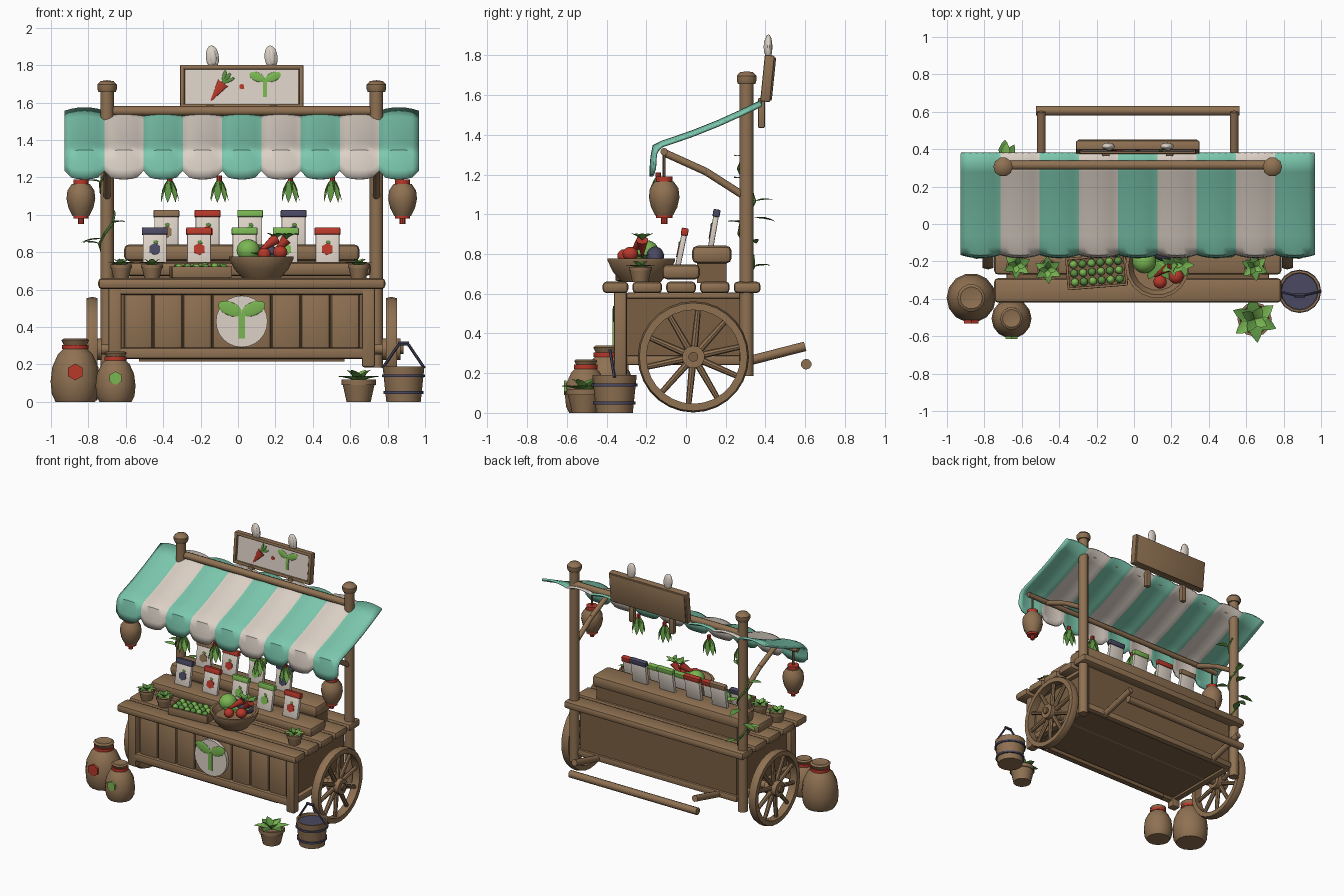
import bpy, bmesh, math, random
from mathutils import Vector, Matrix

if "Cube" in bpy.data.objects:
    bpy.data.objects.remove(bpy.data.objects["Cube"])

random.seed(3)
C = 0.02                       # centre line of the cart
Z = Vector((0, 0, 1))
T = Matrix.Translation


def srgb(*c):
    return [((v / 255 + 0.055) / 1.055) ** 2.4 for v in c] + [1]


MAT = {}
for key, label, col in [("wood", "warm wood", (143, 113, 82)), ("dark", "dark wood", (122, 95, 68)),
                        ("teal", "teal cloth", (124, 200, 174)), ("cream", "cream cloth", (220, 209, 198)),
                        ("red", "red paint", (184, 56, 42)), ("green", "leaf green", (92, 146, 66)),
                        ("lime", "light green", (122, 182, 82)), ("blue", "slate blue", (74, 73, 98))]:
    MAT[key] = bpy.data.materials.new(label)
    MAT[key].diffuse_color = srgb(*col)


def add(name, bm, mat, xf=None, smooth=True):
    bmesh.ops.recalc_face_normals(bm, faces=bm.faces[:])
    me = bpy.data.meshes.new(name)
    bm.to_mesh(me)
    bm.free()
    if smooth:
        me.shade_smooth()
        me.set_sharp_from_angle(angle=math.radians(40))
    for m in mat.split():
        me.materials.append(MAT[m])
    ob = bpy.data.objects.new(name, me)
    bpy.context.collection.objects.link(ob)
    if xf:
        ob.matrix_world = xf
    return ob


def box(name, loc, size, mat="wood", bevel=0.0, xf=Matrix()):
    bm = bmesh.new()
    bmesh.ops.create_cube(bm, size=1, matrix=Matrix.Diagonal((*size, 1)))
    if bevel:
        bmesh.ops.bevel(bm, geom=bm.edges[:], offset=bevel, segments=2, profile=0.5, affect='EDGES')
    return add(name, bm, mat, xf @ T(loc))


def rod(name, a, b, r, mat="wood", r2=None, sides=10, xf=Matrix()):
    a, b = Vector(a), Vector(b)
    bm = bmesh.new()
    bmesh.ops.create_cone(bm, cap_ends=True, segments=sides, radius1=r, radius2=r if r2 is None else r2,
                          depth=(b - a).length)
    return add(name, bm, mat, xf @ T((a + b) / 2) @ (b - a).to_track_quat('Z', 'Y').to_matrix().to_4x4())


def ball(name, loc, scale, mat, rot=0.0, xf=Matrix()):
    bm = bmesh.new()
    bmesh.ops.create_uvsphere(bm, u_segments=14, v_segments=8, radius=1, matrix=Matrix.Diagonal((*scale, 1)))
    return add(name, bm, mat, xf @ T(loc) @ Matrix.Rotation(rot, 4, 'Y'))


def lathe(name, prof, loc, mat="wood", sides=16, closed=False, rot=Matrix()):
    bm = bmesh.new()
    rows = []
    for r, z in prof:
        n = 1 if r < 1e-5 else sides
        rows.append([bm.verts.new((r * math.cos(i * math.tau / sides), r * math.sin(i * math.tau / sides), z))
                     for i in range(n)])
    for a, b in list(zip(rows, rows[1:])) + ([(rows[-1], rows[0])] if closed else []):
        for i in range(sides):
            j = (i + 1) % sides
            q = [a[i % len(a)], a[j % len(a)], b[j % len(b)], b[i % len(b)]]
            bm.faces.new(list(dict.fromkeys(q)))
    return add(name, bm, mat, T(loc) @ rot)


def ring(name, loc, r, t, mat):
    return lathe(name, [(r - t, -t), (r + t, -t), (r + t, t), (r - t, t)], loc, mat, closed=True)


def leaf(name, base, d, length, width, droop=0.2, mat="green"):
    d = Vector(d).normalized()
    side = d.cross(Z)
    side = side.normalized() if side.length > 0.1 else Vector((1, 0, 0))
    up = side.cross(d)
    bm = bmesh.new()
    rows = []
    for t, w in [(0, .15), (.25, .75), (.5, 1), (.8, .6), (1, .03)]:
        p = Vector(base) + d * length * t - up * droop * length * t * t
        rows.append([bm.verts.new(p + side * s * w * width + up * abs(s) * w * width * .3) for s in (-1, 0, 1)])
    for a, b in zip(rows, rows[1:]):
        for k in (0, 1):
            bm.faces.new((a[k], a[k + 1], b[k + 1], b[k]))
    return add(name, bm, mat)


def rosette(name, loc, n, length, width, rise, turn=0.0):
    for i in range(n):
        a = turn + i * math.tau / n
        leaf(name, loc, (math.cos(a), math.sin(a), rise), length, width, .25, "lime" if i % 3 == 0 else "green")


def potted(x, y, z, r, h, length):
    lathe("pot", [(0, 0), (r * .7, 0), (r * .92, h * .75), (r, h * .75), (r, h), (r * .85, h), (r * .8, h * .85),
                  (0, h * .85)], (x, y, z), "wood", 12)
    rosette("pot_leaf", (x, y, z + h * .85), 6, length, length * .3, .55, x)
    rosette("pot_inner_leaf", (x, y, z + h * .85), 4, length * .8, length * .25, 1.5, x + .4)


def sprout(x, y, z, s, xf=Matrix()):
    box("sprout_stem", (x, y, z - .3 * s), (.22 * s, .008, .9 * s), "lime", xf=xf)
    for k in (-1, 1):
        ball("sprout_leaf", (x + k * .42 * s, y, z + .32 * s), (.46 * s, .005, .24 * s), "lime", k * -.4, xf)


# Cart body with bulging front planks, rails and posts
box("body", (C, 0, .43), (1.34, .62, .345), "dark")
for i in range(8):
    box("front_plank", (C - .553 + i * .158, -.315, .43), (.155, .045, .33), "wood", .02)
box("lower_front_rail", (C, -.335, .26), (1.4, .05, .06), "wood", .012)
box("under_front_rail", (C, -.31, .23), (1.1, .04, .03), "dark")
box("upper_front_rail", (C, -.335, .59), (1.4, .05, .035), "wood", .01)
box("rear_rail", (C, .3, .265), (1.36, .05, .05), "wood", .01)
for s in (-1, 1):
    x = C + s * .677
    box("front_post", (x, -.33, .4), (.07, .065, .43), "wood", .012)
    box("side_lower_rail", (x, 0, .265), (.05, .6, .05), "wood", .01)
    box("side_upper_rail", (x, 0, .59), (.05, .6, .03), "wood", .008)
    x = C + s * .72
    rod("tall_post", (x, .305, .185), (x, .305, 1.68), .036, sides=12)
    lathe("post_knob", [(0, -.03), (.046, -.03), (.052, -.015), (.052, .01), (.035, .028), (0, .033)],
          (x, .305, 1.687), sides=10)
    rod("canopy_brace", (x, .28, 1.1), (x, .1, 1.215), .019)
    rod("canopy_brace", (x, .1, 1.215), (x, -.11, 1.31), .019)

# Counter and stepped shelves
for y, d in [(-.355, .13), (-.195, .15), (-.025, .15), (.145, .15), (.308, .135)]:
    box("counter_plank", (C, y, .632), (1.535, d, .058), "wood", .02)
box("lower_shelf", (C, -.025, .71), (1.38, .19, .075), "wood", .024)
box("shelf_support", (C, .13, .705), (1.2, .15, .1), "dark")
box("upper_shelf", (C, .13, .797), (1.26, .2, .09), "wood", .028)

# Wheels and axle
turn = Matrix.Rotation(math.pi / 2, 4, 'Y')
rod("axle", (C - .8, .037, .282), (C + .8, .037, .282), .028)
for s in (-1, 1):
    c = Vector((C + s * .8, .037, .282))
    lathe("wheel_rim", [(.236, -.03), (.272, -.03), (.28, 0), (.272, .03), (.236, .03)], c, "wood", 28, True, turn)
    rod("wheel_hub", c - Vector((.05, 0, 0)), c + Vector((.05, 0, 0)), .057, sides=14)
    rod("hub_cap", c - Vector((.065, 0, 0)), c + Vector((.065, 0, 0)), .025, "dark")
    for i in range(10):
        a = i * math.tau / 10 + .1
        rod("spoke", c, c + Vector((0, math.sin(a), math.cos(a))) * .245, .019, r2=.014, sides=8)

# Pull handle
for s in (-1, 1):
    rod("handle_arm", (C + s * .515, .3, .258), (C + s * .515, .6, .335), .024)
rod("handle_bar", (C - .545, .605, .245), (C + .545, .605, .245), .027)

# Striped canopy with scalloped hem
rod("canopy_back_beam", (C - .72, .315, 1.555), (C + .72, .315, 1.555), .026)
rod("canopy_front_beam", (C - .9, -.11, 1.315), (C + .9, -.11, 1.315), .019)
prof = [(.38, 1.55), (.28, 1.502), (.16, 1.448), (.04, 1.4), (-.06, 1.365), (-.12, 1.345), (-.143, 1.325),
        (-.153, 1.29), (-.157, 1.24), (-.158, 1.19)]
bm = bmesh.new()
grid = []
for i in range(9 * 6 + 1):
    u = (i % 6) / 3 - 1
    puff = .018 * (1 - u * u)
    col = []
    for k, (y, z) in enumerate(prof):
        low = max(0, k - 6) / 3
        col.append(bm.verts.new((C - .945 + i * .035, y - (puff if k > 5 else 0),
                                 z + (puff if k < 7 else 0) + low * .045 * u ** 4)))
    grid.append(col)
for i in range(54):
    for k in range(len(prof) - 1):
        f = bm.faces.new((grid[i][k], grid[i + 1][k], grid[i + 1][k + 1], grid[i][k + 1]))
        f.material_index = (i // 6) % 2
canopy = add("canopy", bm, "teal cream")
sol = canopy.modifiers.new("thickness", 'SOLIDIFY')
sol.thickness, sol.offset = .016, 0

# Hanging lanterns
for s in (-1, 1):
    x, y = C + s * .86, -.11
    lathe("lantern", [(0, 0), (.045, 0), (.066, .04), (.077, .09), (.072, .135), (.048, .17), (0, .172)],
          (x, y, .995), "wood", 12)
    rod("lantern_cap", (x, y, 1.165), (x, y, 1.19), .042, "red")
    rod("lantern_cord", (x, y, 1.18), (x, y, 1.32), .008, "dark", sides=6)
    rod("lantern_base", (x, y, .98), (x, y, 1.0), .042, "red")
    rod("lantern_tassel", (x, y, .95), (x, y, .98), .016, "red", sides=8)

# Hanging herb bunches
for x in (-.365, -.1, .28, .505):
    rod("bunch_tie", (x, -.14, 1.18), (x, -.14, 1.21), .014, "red", sides=8)
    for k in range(7):
        a = k * math.tau / 7
        leaf("herb_leaf", (x, -.14, 1.2), (.5 * math.cos(a), .4 * math.sin(a), -1), .14, .022, .1,
             "lime" if k % 3 == 0 else "green")

# Sign board
S = T((C, .418, 1.683)) @ Matrix.Rotation(-.1, 4, 'X')
box("sign_board", (0, .005, 0), (.64, .04, .22), "wood", .008, S)
box("sign_panel", (0, -.017, 0), (.6, .008, .185), "cream", 0, S)
for s in (-1, 1):
    box("sign_frame_bar", (0, -.008, s * .105), (.66, .05, .025), "wood", .008, S)
    box("sign_frame_side", (s * .318, -.008, 0), (.025, .05, .235), "wood", .008, S)
    box("sign_leg", (C + s * .17, .38, 1.51), (.04, .035, .15), "wood", .006)
    ball("sign_ear", (C + s * .157, .415, 1.842), (.036, .02, .064), "cream", -.1)
    ball("sign_ear_inner", (C + s * .157 + .004, .403, 1.842), (.018, .012, .042), "cream", -.1)
rod("carrot_paint", (-.1, -.023, .02), (-.165, -.023, -.075), .032, "red", .004, 10, S @ Matrix.Diagonal((1, .3, 1, 1)) @ T((0, -.045, 0)))
for r in (.2, .7, 1.2):
    ball("carrot_top", (-.1 + .03 * math.sin(r), -.022, .02 + .035 * math.cos(r)), (.01, .005, .036), "green", r, S)
rod("dot_paint", (0, -.02, 0), (0, -.026, 0), .015, "red", sides=6, xf=S)
sprout(.125, -.023, .02, .1, S)

# Round front badge
rod("badge", (C, -.335, .43), (C, -.362, .43), .138, "cream", sides=24)
sprout(C, -.365, .45, .15)


# Seed packets on both shelves
def packet(x, y, z, mat, lean):
    P = T((x, y, z)) @ Matrix.Rotation(-lean, 4, 'X')
    box("packet", (0, 0, .075), (.128, .028, .155), "cream", .006, P)
    box("packet_top", (0, 0, .17), (.138, .036, .038), mat, .006, P)
    rod("packet_mark", (0, -.012, .07), (0, -.018, .07), .033, mat, sides=6, xf=P)
    ball("packet_sprig", (.005, -.016, .108), (.014, .004, .009), "green", .4, P)


for x, m in [(-.445, "blue"), (-.208, "red"), (.035, "lime"), (.255, "lime"), (.478, "red")]:
    packet(x, -.04, .745, m, .2)
for x, m in [(-.383, "wood"), (-.163, "red"), (.065, "lime"), (.297, "blue")]:
    packet(x, .125, .838, m, .17)

# Produce bowl
bx, by = .125, -.225
lathe("bowl", [(0, .66), (.1, .66), (.145, .71), (.172, .765), (.172, .778), (.155, .778), (.13, .735), (0, .73)],
      (bx, by, 0), "wood", 18)
ball("melon", (.055, -.2, .81), (.064, .064, .06), "lime")
ball("aubergine", (.17, -.155, .79), (.07, .045, .045), "blue", .3)
ball("tomato", (.14, -.31, .79), (.036, .036, .034), "red")
ball("tomato", (.225, -.28, .8), (.04, .04, .036), "red")
for a, b in [((.2, -.22, .87), (.11, -.28, .8)), ((.26, -.22, .87), (.19, -.22, .79))]:
    rod("carrot", a, b, .03, "red", .005)
    rosette("carrot_leaf", a, 5, .07, .018, .9)
rosette("bowl_leaf", (.13, -.2, .77), 6, .11, .03, .5)

# Tray of greens
tray = T((-.2, -.255, .66)) @ Matrix.Rotation(.08, 4, 'Z')
box("tray_base", (0, 0, .015), (.3, .15, .03), "dark", 0, tray)
for s in (-1, 1):
    box("tray_long_side", (0, s * .08, .035), (.32, .014, .06), "wood", .004, tray)
    box("tray_short_side", (s * .155, 0, .035), (.014, .16, .06), "wood", .004, tray)
for i in range(6):
    for j in range(3):
        ball("tray_green", (-.12 + i * .048, -.048 + j * .048, .055), (.022, .022, .022 + random.random() * .008),
             "green" if (i + j) % 2 else "lime", 0, tray)

# Potted plants
for x, y in [(-.625, -.22), (-.46, -.245), (.645, -.23)]:
    potted(x, y, .66, .058, .075, .075)
potted(.645, -.51, 0, .092, .12, .125)

# Tied sacks
for x, y, r, h, m in [(-.87, -.395, .132, .34, "red"), (-.655, -.505, .107, .27, "lime")]:
    lathe("sack", [(0, 0), (r * .8, 0), (r * .95, h * .12), (r, h * .32), (r * .93, h * .55), (r * .7, h * .75),
                   (r * .42, h * .86), (r * .56, h * .97), (r * .45, h), (0, h * .96)], (x, y, 0), "wood", 14)
    ring("sack_tie", (x, y, h * .86), r * .45, .011, "red")
    rod("sack_patch", (x, y - r * .9, h * .47), (x, y - r * 1.03, h * .47), r * .34, m, sides=6)

# Bucket with bands and bail
bx, by = .885, -.36
lathe("bucket", [(0, 0), (.092, 0), (.112, .19), (.1, .19), (.096, .16), (0, .16)], (bx, by, 0), "wood", 16)
rod("bucket_fill", (bx, by, .15), (bx, by, .172), .097, "blue", sides=16)
ring("bucket_band", (bx, by, .05), .1, .007, "blue")
ring("bucket_band", (bx, by, .14), .109, .007, "blue")
for s in (-1, 1):
    rod("bucket_bail", (bx + s * .112, by, .18), (bx + s * .02, by - .022, .315), .008, "blue", sides=6)
rod("bucket_grip", (bx - .03, by - .022, .312), (bx + .03, by - .022, .312), .01, "blue", sides=8)

# Vine climbing the left tall post
vx, vy = C - .72, .305
pts = [(vx + .042 * math.cos(t * 1.1), vy + .042 * math.sin(t * 1.1), .68 + t * .055) for t in range(13)]
for i, (a, b) in enumerate(zip(pts, pts[1:])):
    rod("vine", a, b, .007, "green", sides=6)
    if i % 2 == 0:
        leaf("vine_leaf", b, (b[0] - vx, b[1] - vy, .012), .09, .025, .2, "lime" if i % 4 else "green")
leaf("vine_leaf", (vx - .02, .33, .87), (-1, .2, .05), .12, .025)
leaf("vine_leaf", (vx, .34, .98), (.1, 1, .05), .11, .03)

for m in bpy.data.materials:
    if m.users and not m.is_grease_pencil:
        m.use_nodes = True
        m.node_tree.nodes["Principled BSDF"].inputs["Base Color"].default_value = m.diffuse_color
